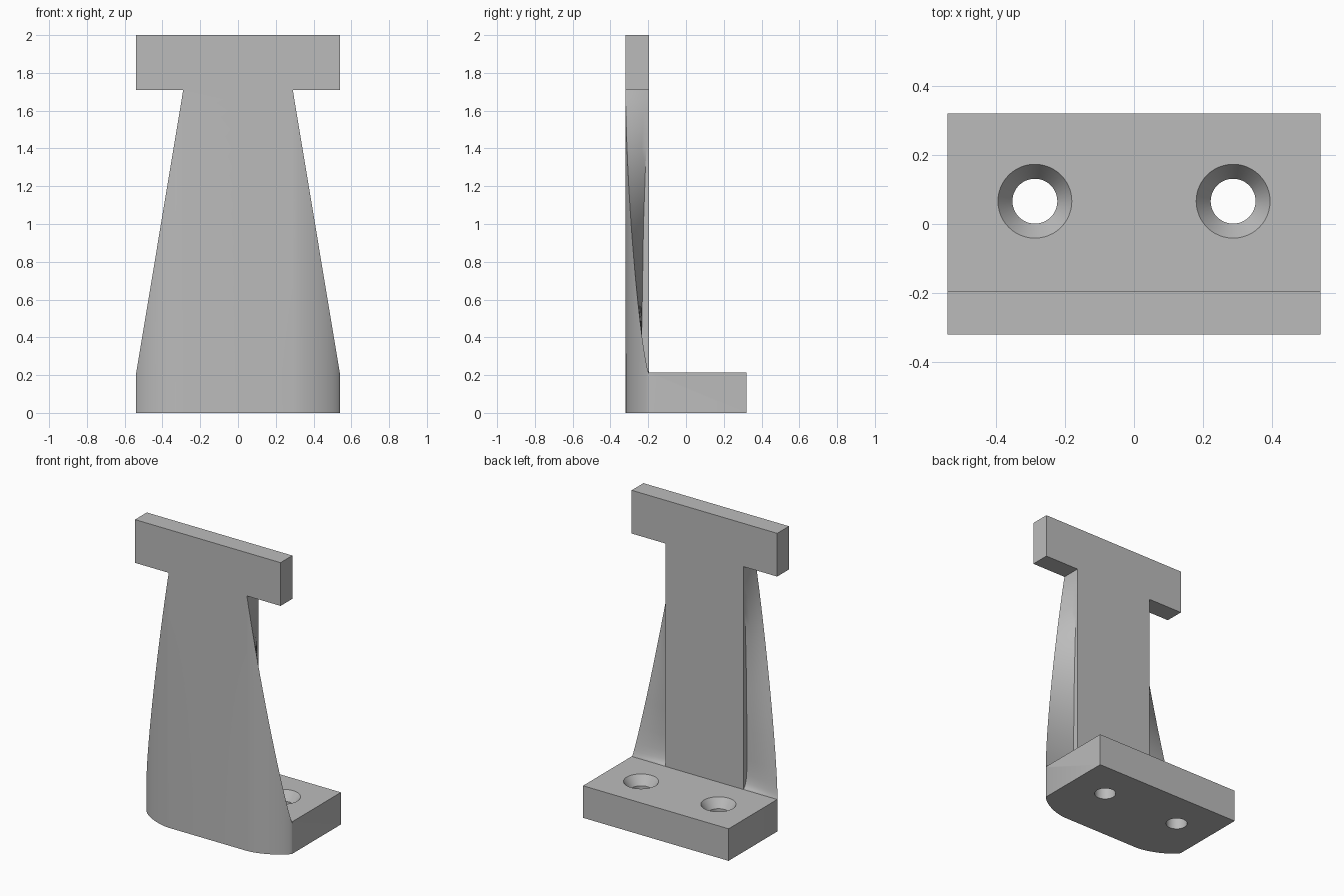
import bpy, bmesh, math

if "Cube" in bpy.data.objects:
    bpy.data.objects.remove(bpy.data.objects["Cube"])

W, C = 0.54, 0.29                    # half width of base and bar, half width of column
FRONT, BACK, DEPTH = -0.32, -0.195, 0.32
BASE_TOP, BAR_BOTTOM, TOP = 0.215, 1.71, 2.0

grey = bpy.data.materials.new("plain grey")
grey.diffuse_color = (0.5, 0.5, 0.5, 1)
grey.use_nodes = True
grey.node_tree.nodes["Principled BSDF"].inputs["Base Color"].default_value = grey.diffuse_color


def finish(bm, name):
    bmesh.ops.recalc_face_normals(bm, faces=bm.faces)
    mesh = bpy.data.meshes.new(name)
    bm.to_mesh(mesh)
    bm.free()
    obj = bpy.data.objects.new(name, mesh)
    bpy.context.collection.objects.link(obj)
    mesh.materials.append(grey)
    return obj


def loft(name, sections):
    """Closed solid through sections that have equal point counts."""
    bm = bmesh.new()
    rings = [[bm.verts.new(p) for p in s] for s in sections]
    n = len(rings[0])
    for a, b in zip(rings, rings[1:]):
        for i in range(n):
            j = (i + 1) % n
            bm.faces.new((a[i], a[j], b[j], b[i]))
    bm.faces.new(rings[0][::-1])
    bm.faces.new(rings[-1])
    bmesh.ops.remove_doubles(bm, verts=bm.verts, dist=1e-5)
    return finish(bm, name)


def box(name, x, y0, y1, z0, z1):
    return loft(name, [[(-x, y0, z), (x, y0, z), (x, y1, z), (-x, y1, z)] for z in (z0, z1)])


def combine(target, tool, operation):
    mod = target.modifiers.new(operation.lower(), 'BOOLEAN')
    mod.operation, mod.solver, mod.object = operation, 'EXACT', tool
    bpy.context.view_layer.objects.active = target
    bpy.ops.object.modifier_apply(modifier=mod.name)
    bpy.data.objects.remove(tool)


def front_y(t):
    """Front curve of a wing, t = 0 at the column and 1 at the outer edge."""
    return FRONT + (BACK - FRONT) * (1 - max(0, 1 - t ** 1.6) ** 0.75)


# Where the hollow back of each wing meets the column side: (z, y)
ROOT = [(0, BACK), (BASE_TOP, BACK), (0.235, -0.212), (0.27, -0.224), (0.34, -0.232),
        (0.5, -0.233), (1.0, -0.225), (1.38, -0.212), (1.55, BACK), (BAR_BOTTOM, BACK)]


def root_y(z):
    for (z0, y0), (z1, y1) in zip(ROOT, ROOT[1:]):
        if z <= z1:
            return y0 + (y1 - y0) * (z - z0) / (z1 - z0)
    return BACK


def section(z):
    s = min(1, max(0, (BAR_BOTTOM - z) / (BAR_BOTTOM - 0.205)))
    edge = (C + (W - C) * s, front_y(s))
    root = (C, root_y(z))
    half = [(C, BACK)]
    half += [(root[0] + (edge[0] - root[0]) * k / 4, root[1] + (edge[1] - root[1]) * k / 4)
             for k in range(4)]
    for k in range(14, -1, -1):
        t = s * math.sin(math.pi / 2 * k / 14)
        half.append((C + (W - C) * t, front_y(t)))
    return [(x, y, z) for x, y in half] + [(-x, y, z) for x, y in reversed(half)]


# Column with tapering curved wings
levels = [0, 0.205, BASE_TOP, 0.225, 0.235, 0.25, 0.27, 0.3, 0.34, 0.4]
levels += [0.5 + 0.1 * i for i in range(12)] + [1.66, BAR_BOTTOM]
bracket = loft("bracket", [section(z) for z in levels])

# Crossbar and foot
combine(bracket, box("crossbar", W, FRONT, BACK, BAR_BOTTOM, TOP), 'UNION')
combine(bracket, box("foot", W, BACK, DEPTH, 0, BASE_TOP), 'UNION')

# Countersunk screw holes
for x in (-0.287, 0.287):
    rings = [(0.065, -0.1), (0.065, BASE_TOP - 0.06), (0.107, BASE_TOP), (0.107, 0.3)]
    cutter = loft("hole_cutter", [[(x + r * math.cos(math.tau * i / 48),
                                    0.066 + r * math.sin(math.tau * i / 48), z)
                                   for i in range(48)] for r, z in rings])
    combine(bracket, cutter, 'DIFFERENCE')

bpy.ops.object.select_all(action='DESELECT')
bracket.select_set(True)
bpy.context.view_layer.objects.active = bracket
bpy.ops.object.shade_smooth_by_angle(angle=math.radians(30))
